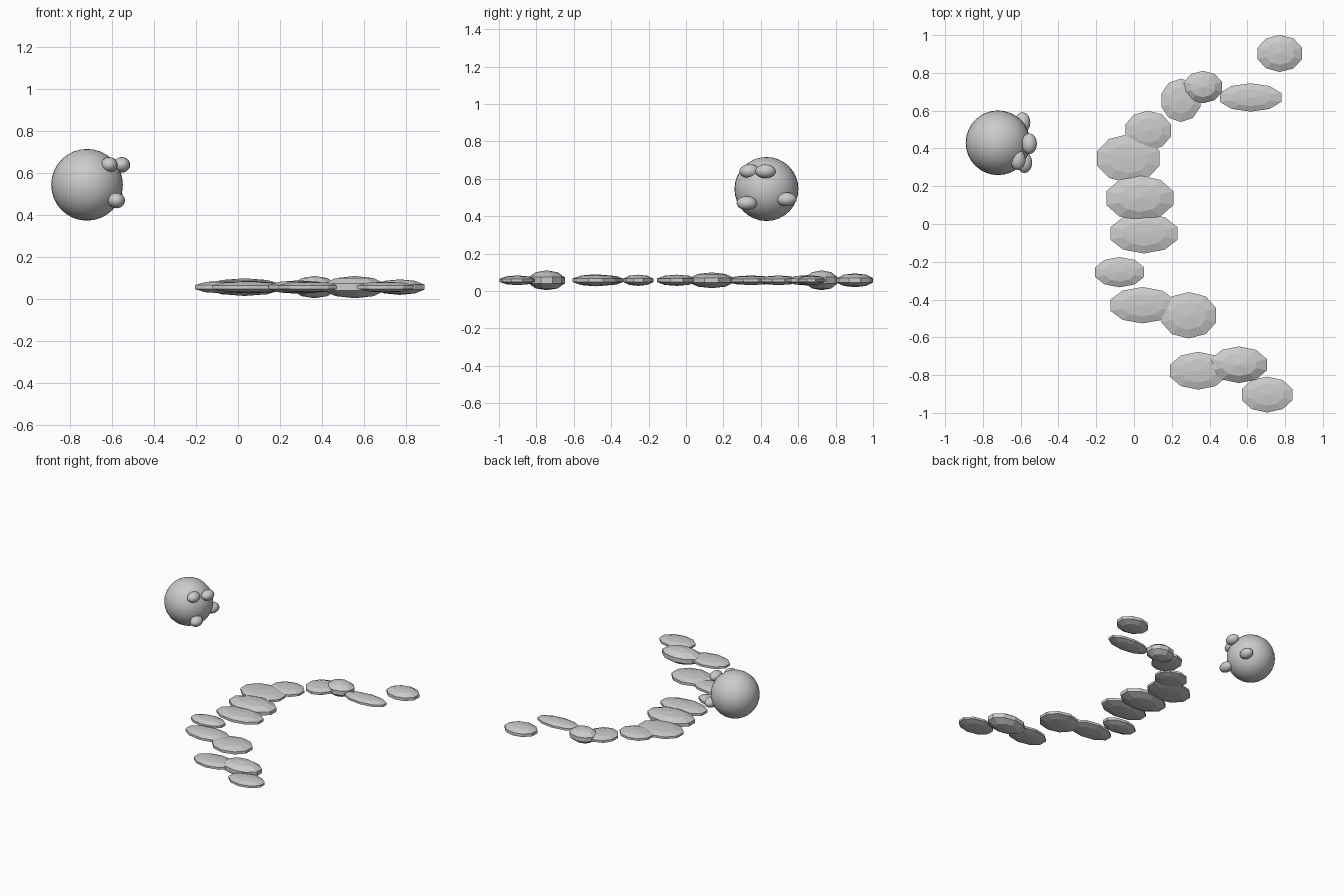
import bpy

Z = 0.057  # shared mid height of the stones


def ellipsoid(name, loc, half, segments, rings, smooth):
    """UV sphere fitted so its bounding half-sizes equal `half`."""
    bpy.ops.mesh.primitive_uv_sphere_add(segments=segments, ring_count=rings, radius=1)
    ob = bpy.context.object
    ob.name = name
    size = [max(abs(v.co[i]) for v in ob.data.vertices) for i in range(3)]
    for v in ob.data.vertices:
        for i in range(3):
            v.co[i] *= half[i] / size[i]
    ob.location = loc
    if smooth:
        bpy.ops.object.shade_smooth()
    return ob


# Curved path of flat low-poly stones: x, y, half x, half y, half z
stones = [
    (0.772, 0.903, 0.118, 0.098, 0.037),
    (0.617, 0.670, 0.163, 0.075, 0.026),
    (0.365, 0.725, 0.101, 0.086, 0.053),
    (0.248, 0.655, 0.103, 0.115, 0.028),
    (0.075, 0.495, 0.120, 0.105, 0.026),
    (-0.030, 0.347, 0.165, 0.128, 0.026),
    (0.031, 0.137, 0.177, 0.119, 0.042),
    (0.053, -0.050, 0.178, 0.106, 0.030),
    (-0.076, -0.255, 0.130, 0.080, 0.030),
    (0.045, -0.430, 0.170, 0.096, 0.028),
    (0.290, -0.483, 0.145, 0.123, 0.032),
    (0.340, -0.777, 0.150, 0.100, 0.026),
    (0.556, -0.745, 0.147, 0.097, 0.053),
    (0.705, -0.903, 0.134, 0.095, 0.026),
]
for n, (x, y, hx, hy, hz) in enumerate(stones):
    ellipsoid(f"path_stone_{n + 1}", (x, y, Z), (hx, hy, hz), 10, 5, False)

# Floating smooth ball
ellipsoid("ball", (-0.72, 0.43, 0.545), (0.171, 0.171, 0.171), 32, 16, True)

# Small bumps on the ball
bumps = [(-0.615, 0.34, 0.64), (-0.555, 0.425, 0.64),
         (-0.58, 0.325, 0.47), (-0.59, 0.537, 0.49)]
for n, loc in enumerate(bumps):
    ellipsoid(f"ball_bump_{n + 1}", loc, (0.041, 0.055, 0.037), 16, 10, True)
